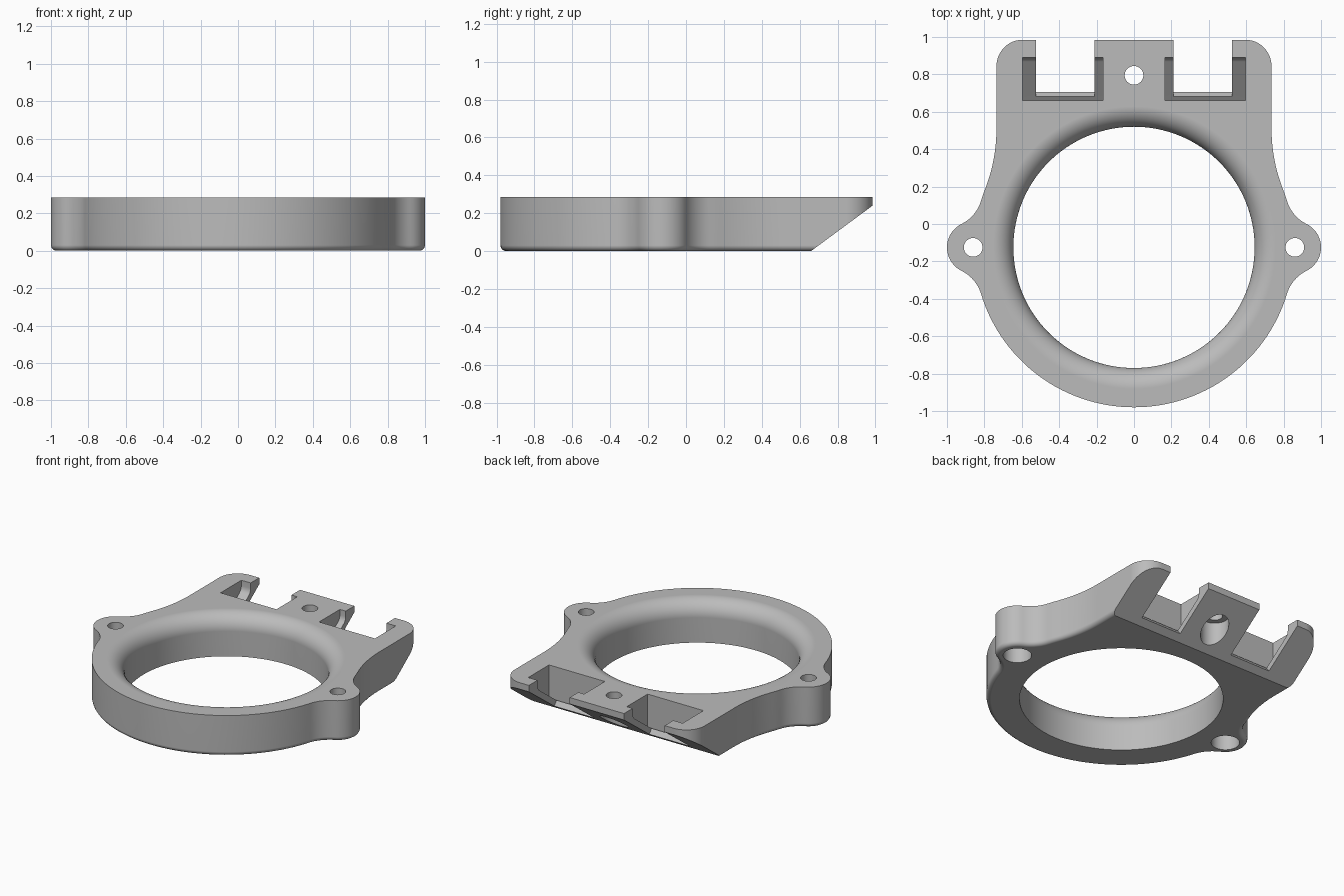
import bpy, bmesh
from math import sin, cos, pi, atan2, sqrt, radians

cube = bpy.data.objects.get("Cube")
if cube:
    bpy.data.objects.remove(cube, do_unlink=True)

HEIGHT = 0.285
RING_Y, RING_R, BORE_R, FLARE = -0.125, 0.855, 0.645, 0.11
EAR_X, EAR_R, EAR_FILLET = 0.86, 0.14, 0.2
SIDE_X, SIDE_FILLET, CORNER, BACK_Y = 0.735, 0.9, 0.14, 0.985

grey = bpy.data.materials.new("plain grey")
grey.use_nodes = True
colour = (0.5, 0.5, 0.5, 1)
grey.diffuse_color = colour
grey.node_tree.nodes["Principled BSDF"].inputs["Base Color"].default_value = colour


def arc(cx, cy, r, a0, a1, steps):
    return [(cx + r * cos(a0 + (a1 - a0) * i / steps),
             cy + r * sin(a0 + (a1 - a0) * i / steps)) for i in range(steps + 1)]


def finish(bm, name):
    bmesh.ops.remove_doubles(bm, verts=bm.verts, dist=1e-5)
    bmesh.ops.recalc_face_normals(bm, faces=bm.faces)
    mesh = bpy.data.meshes.new(name)
    bm.to_mesh(mesh)
    bm.free()
    mesh.materials.append(grey)
    ob = bpy.data.objects.new(name, mesh)
    bpy.context.collection.objects.link(ob)
    return ob


def side_prism(name, profile, x0, x1):
    """Extrude a (y, z) profile along x."""
    bm = bmesh.new()
    face = bm.faces.new([bm.verts.new((x0, y, z)) for y, z in profile])
    geo = bmesh.ops.extrude_face_region(bm, geom=[face])["geom"]
    bmesh.ops.translate(bm, vec=(x1 - x0, 0, 0),
                        verts=[v for v in geo if isinstance(v, bmesh.types.BMVert)])
    return finish(bm, name)


def lathe(name, profile, x, y, sides):
    """Turn an (r, z) profile into a closed solid about a vertical axis."""
    bm = bmesh.new()
    rings = [[bm.verts.new((x + r * cos(2 * pi * i / sides),
                            y + r * sin(2 * pi * i / sides), z))
              for i in range(sides)] for r, z in profile]
    for low, high in zip(rings, rings[1:]):
        for i in range(sides):
            j = (i + 1) % sides
            bm.faces.new((low[i], low[j], high[j], high[i]))
    bm.faces.new(rings[0])
    bm.faces.new(rings[-1])
    return finish(bm, name)


# Right-hand half of the outline, from the front of the ring to the back edge
reach = RING_R + EAR_FILLET
ear_gap = EAR_R + EAR_FILLET
turn = (reach ** 2 + EAR_X ** 2 - ear_gap ** 2) / (2 * reach * EAR_X)
turn = atan2(sqrt(1 - turn ** 2), turn)
fx, fy = reach * cos(turn), reach * sin(turn)
ear_turn = atan2(fy, fx - EAR_X)
side_cx = SIDE_X + SIDE_FILLET
side_dy = sqrt((RING_R + SIDE_FILLET) ** 2 - side_cx ** 2)
side_turn = atan2(side_dy, side_cx)

half = arc(0, RING_Y, RING_R, -pi / 2, -turn, 30)
half += arc(fx, RING_Y - fy, EAR_FILLET, pi - turn, pi - ear_turn, 10)
half += arc(EAR_X, RING_Y, EAR_R, -ear_turn, ear_turn, 18)
half += arc(fx, RING_Y + fy, EAR_FILLET, pi + ear_turn, pi + turn, 10)
half += arc(0, RING_Y, RING_R, turn, side_turn, 3)
half += arc(side_cx, RING_Y + side_dy, SIDE_FILLET, pi + side_turn, pi, 10)
half += arc(SIDE_X - CORNER, BACK_Y - CORNER, CORNER, 0, pi / 2, 12)
outline = half + [(-x, y) for x, y in reversed(half)]

# Plate with a rounded bottom edge
bm = bmesh.new()
base = bm.faces.new([bm.verts.new((x, y, 0)) for x, y in outline])
bmesh.ops.remove_doubles(bm, verts=bm.verts, dist=1e-4)
base = bm.faces[:][0]
geo = bmesh.ops.extrude_face_region(bm, geom=[base], use_keep_orig=True)["geom"]
bmesh.ops.translate(bm, vec=(0, 0, HEIGHT),
                    verts=[v for v in geo if isinstance(v, bmesh.types.BMVert)])
rim = [e for e in bm.edges if all(v.co.z < 0.001 for v in e.verts)]
bmesh.ops.bevel(bm, geom=rim, offset=0.03, segments=4, profile=0.5, affect='EDGES')
plate = finish(bm, "mounting_ring")

# Flared bore
flare = [(BORE_R + FLARE - r, z) for r, z in
         arc(0, HEIGHT - FLARE, FLARE, 0, pi / 2, 12)]
flare = [(BORE_R + FLARE - FLARE * cos(i * pi / 24),
          HEIGHT - FLARE + FLARE * sin(i * pi / 24)) for i in range(13)]
cutters = [lathe("bore_cutter", [(BORE_R, -0.1)] + flare +
                 [(BORE_R + FLARE, HEIGHT + 0.1)], 0, RING_Y, 128)]

# Sloped underside at the back
cutters.append(side_prism("slope_cutter", [(0.66, 0), (BACK_Y, 0.24), (1.2, 0.399),
                                           (1.2, -0.2), (0.389, -0.2)], -1, 1))

# Counterbored screw holes
screw = [(0.09, -0.1), (0.09, 0.2), (0.05, 0.2), (0.05, 0.4)]
for x, y in ((-EAR_X, RING_Y), (EAR_X, RING_Y), (0, 0.795)):
    cutters.append(lathe("screw_hole_cutter", screw, x, y, 32))

# Hook pockets, each with an open slot through its sloped floor
pocket = [(0.66, 0.4), (0.66, 0.05), (0.868, 0.204), (0.88, 0.216),
          (0.887, 0.23), (0.89, 0.247), (0.89, 0.4)]
slot = [(0.68, 0.4), (0.68, 0.066), (0.755, -0.033), (1.1, -0.033), (1.1, 0.4)]
for s in (-1, 1):
    cutters.append(side_prism("pocket_cutter", pocket, s * 0.165, s * 0.597))
    cutters.append(side_prism("slot_cutter", slot, s * 0.21, s * 0.525))

# Cut everything out of the plate
bpy.context.view_layer.objects.active = plate
for cutter in cutters:
    mod = plate.modifiers.new("cut", 'BOOLEAN')
    mod.operation = 'DIFFERENCE'
    mod.solver = 'EXACT'
    mod.object = cutter
    bpy.ops.object.modifier_apply(modifier=mod.name)
    bpy.data.objects.remove(cutter, do_unlink=True)

bpy.ops.object.select_all(action='DESELECT')
plate.select_set(True)
bpy.ops.object.shade_smooth_by_angle(angle=radians(30))
weighted = plate.modifiers.new("even_shading", 'WEIGHTED_NORMAL')
weighted.keep_sharp = True
